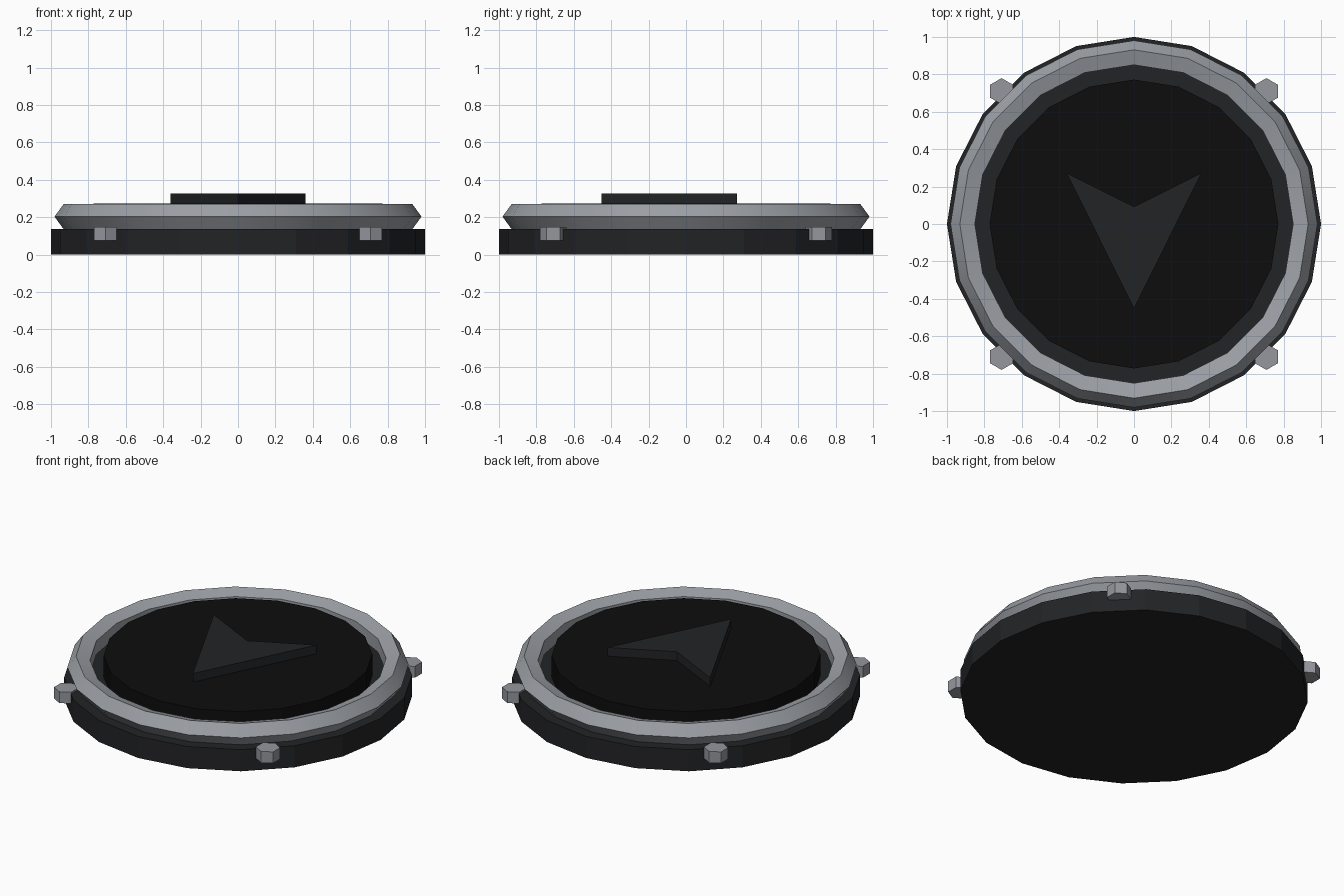
import bpy, bmesh, math

if "Cube" in bpy.data.objects:
    bpy.data.objects.remove(bpy.data.objects["Cube"])


def material(name, rgb):
    m = bpy.data.materials.new(name)
    m.diffuse_color = (*rgb, 1)
    m.use_nodes = True
    m.node_tree.nodes["Principled BSDF"].inputs["Base Color"].default_value = m.diffuse_color
    return m


DARK = material("dark_grey", (0.016, 0.017, 0.019))
BLACK = material("black", (0.004, 0.004, 0.004))
STEEL = material("steel", (0.33, 0.35, 0.38))
BOLT = material("bolt_steel", (0.30, 0.31, 0.34))


def prism(name, outline, z0, z1, mat):
    """Extrude a flat outline from z0 up to z1."""
    bm = bmesh.new()
    face = bm.faces.new([bm.verts.new((x, y, z0)) for x, y in outline])
    ext = bmesh.ops.extrude_face_region(bm, geom=[face], use_keep_orig=True)
    for v in ext["geom"]:
        if isinstance(v, bmesh.types.BMVert):
            v.co.z = z1
    bmesh.ops.recalc_face_normals(bm, faces=bm.faces)
    me = bpy.data.meshes.new(name)
    bm.to_mesh(me)
    bm.free()
    me.materials.append(mat)
    ob = bpy.data.objects.new(name, me)
    bpy.context.collection.objects.link(ob)
    return ob


def polygon(n, r, cx=0, cy=0):
    """Regular polygon with a corner on the +y axis."""
    return [(cx + r * math.sin(2 * math.pi * i / n),
             cy + r * math.cos(2 * math.pi * i / n)) for i in range(n)]


# Base plate and raised black button
prism("base", polygon(20, 1.0), 0, 0.137, DARK)
prism("button_disc", polygon(20, 0.772), 0.13, 0.272, BLACK)

# Raised arrow pointing to the front
prism("arrow", [(0, -0.453), (0.36, 0.272), (0, 0.092), (-0.36, 0.272)],
      0.265, 0.327, DARK)

# Rim with a five-sided section
bpy.ops.mesh.primitive_torus_add(major_segments=20, minor_segments=5,
                                 major_radius=0.909, minor_radius=0.072,
                                 location=(0, 0, 0.203))
rim = bpy.context.object
rim.name = "rim"
rim.data.materials.append(STEEL)
bpy.ops.object.shade_smooth_by_angle(angle=math.radians(30))

# Four hexagonal bolts around the edge
for sx, side in ((-1, "left"), (1, "right")):
    for sy, end in ((-1, "front"), (1, "back")):
        prism(f"bolt_{end}_{side}", polygon(6, 0.07, 0.708 * sx, 0.71 * sy),
              0.075, 0.147, BOLT)
